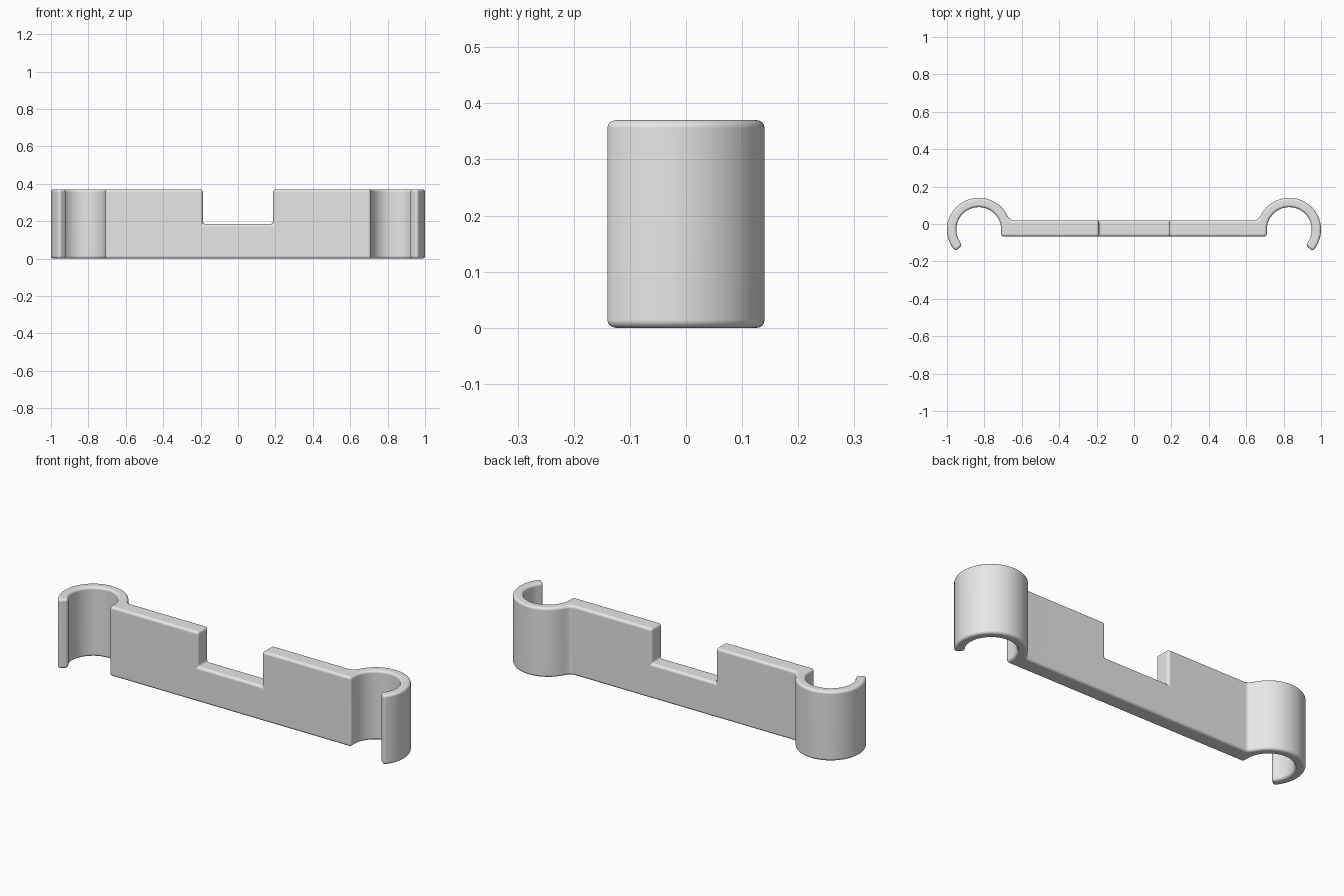
import bpy
import bmesh
from math import cos, sin, radians

if "Cube" in bpy.data.objects:
    bpy.data.objects.remove(bpy.data.objects["Cube"], do_unlink=True)

HEIGHT = 0.37
CENTRE = (0.83, -0.03)
OUTER, INNER = 0.17, 0.12
FRONT, BACK = -0.067, 0.02
STEPS = 28

grey = bpy.data.materials.new("light_grey")
grey.use_nodes = True
grey.diffuse_color = (0.8, 0.8, 0.8, 1)
grey.node_tree.nodes["Principled BSDF"].inputs["Base Color"].default_value = (0.8, 0.8, 0.8, 1)


def arc(radius, start, end):
    """Points on a clip arc, angles in degrees."""
    angles = [radians(start + (end - start) * i / STEPS) for i in range(STEPS + 1)]
    return [(CENTRE[0] + radius * cos(a), CENTRE[1] + radius * sin(a)) for a in angles]


# Left half outline: plate end, inside of the clip, clip tip, outside, fillet
half = [(0.71, FRONT)]
half += arc(INNER, 180, -43)
half += arc(OUTER, -43, 152)
half += [(0.673, 0.039), (0.664, 0.028), (0.65, BACK)]
outline = half + [(-x, y) for x, y in reversed(half)]

# Bracket body: the outline pulled up to full height
bm = bmesh.new()
base = bm.faces.new([bm.verts.new((x, y, 0)) for x, y in outline])
top = bmesh.ops.extrude_face_region(bm, geom=[base])["geom"]
bmesh.ops.translate(bm, vec=(0, 0, HEIGHT),
                    verts=[v for v in top if isinstance(v, bmesh.types.BMVert)])
bmesh.ops.recalc_face_normals(bm, faces=bm.faces)
mesh = bpy.data.meshes.new("clip_bracket")
bm.to_mesh(mesh)
bm.free()
mesh.materials.append(grey)
bracket = bpy.data.objects.new("clip_bracket", mesh)
bpy.context.collection.objects.link(bracket)

# Notch in the top of the plate
bpy.ops.mesh.primitive_cube_add(size=1, location=(0, 0, HEIGHT))
cutter = bpy.context.object
cutter.name = "notch_cutter"
cutter.scale = (0.376, 0.5, HEIGHT)
cutter.hide_render = True
cutter.data.materials.append(grey)
bpy.context.view_layer.update()

bpy.ops.object.select_all(action="DESELECT")
bracket.select_set(True)
bpy.context.view_layer.objects.active = bracket

notch = bracket.modifiers.new("notch", "BOOLEAN")
notch.operation = "DIFFERENCE"
notch.solver = "EXACT"
notch.object = cutter

# Rounded edges all over
bevel = bracket.modifiers.new("rounding", "BEVEL")
bevel.width = 0.014
bevel.segments = 4
bevel.limit_method = "ANGLE"
bevel.angle_limit = radians(40)
bevel.use_clamp_overlap = False

for name in ("notch", "rounding"):
    bpy.ops.object.modifier_apply(modifier=name)
bpy.data.objects.remove(cutter, do_unlink=True)

bpy.ops.object.shade_smooth_by_angle(angle=radians(35))
weighted = bracket.modifiers.new("clean_shading", "WEIGHTED_NORMAL")
weighted.keep_sharp = True
